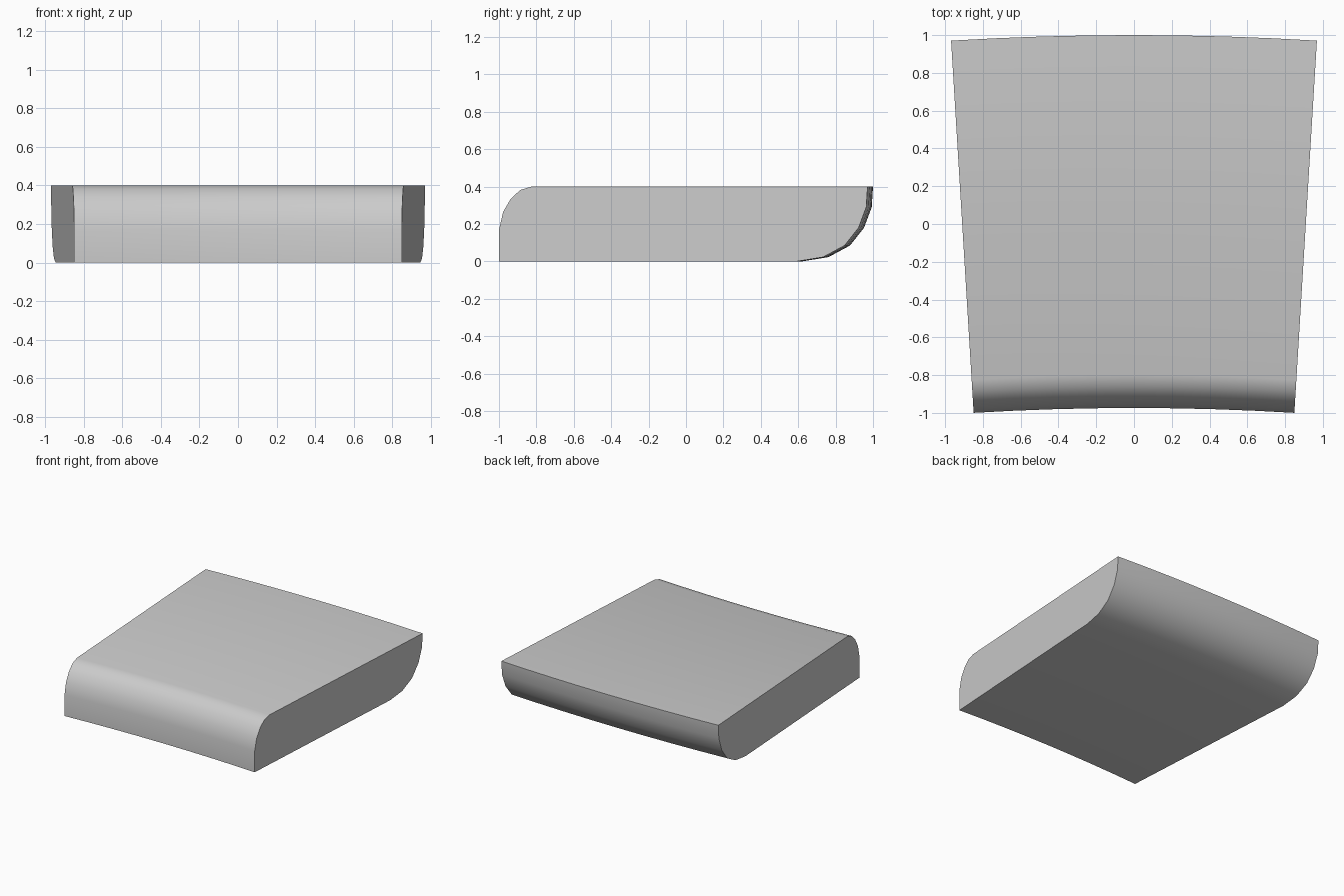
import bpy, bmesh
from math import sin, cos, radians

if "Cube" in bpy.data.objects:
    bpy.data.objects.remove(bpy.data.objects["Cube"])

# Curved slab: a side profile swept through a narrow arc around a far vertical axis
HALF = radians(3.47)
STEPS = 8
AXIS_Y = -15.0

# Side profile at the centre line (y, z): rounded front top, rounded back underside
profile = [(-0.974, 0.0), (-0.974, 0.17), (-0.952, 0.265), (-0.911, 0.335),
           (-0.86, 0.382), (-0.80, 0.4), (1.0, 0.4), (0.993, 0.29),
           (0.952, 0.18), (0.877, 0.085), (0.762, 0.023), (0.62, 0.0)]

bm = bmesh.new()
rings = []
for i in range(STEPS + 1):
    a = HALF * (2 * i / STEPS - 1)
    rings.append([bm.verts.new(((y - AXIS_Y) * sin(a), AXIS_Y + (y - AXIS_Y) * cos(a), z))
                  for y, z in profile])

# Swept skin and flat ends
n = len(profile)
for r0, r1 in zip(rings, rings[1:]):
    for j in range(n):
        k = (j + 1) % n
        bm.faces.new((r0[j], r0[k], r1[k], r1[j]))
bm.faces.new(rings[0])
bm.faces.new(rings[-1])
bmesh.ops.recalc_face_normals(bm, faces=bm.faces)

mesh = bpy.data.meshes.new("curved_slab")
bm.to_mesh(mesh)
bm.free()
slab = bpy.data.objects.new("curved_slab", mesh)
bpy.context.collection.objects.link(slab)

# Smooth roundings, crisp edges
bpy.context.view_layer.objects.active = slab
slab.select_set(True)
bpy.ops.object.shade_smooth_by_angle(angle=radians(35))
